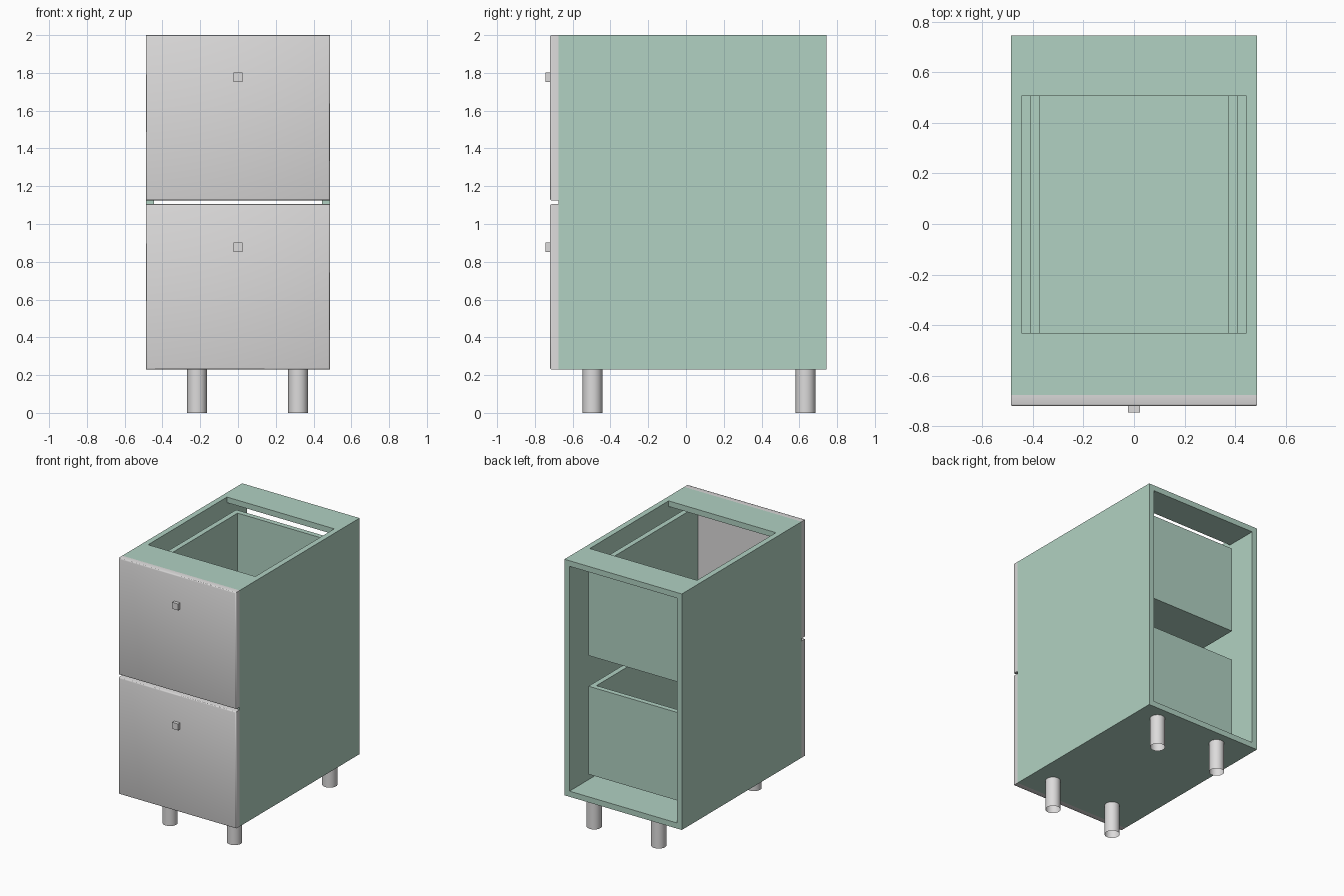
import bpy
import bmesh
from math import radians

if "Cube" in bpy.data.objects:
    bpy.data.objects.remove(bpy.data.objects["Cube"], do_unlink=True)


def make_material(name, colour):
    mat = bpy.data.materials.new(name)
    mat.use_nodes = True
    mat.diffuse_color = colour
    mat.node_tree.nodes["Principled BSDF"].inputs["Base Color"].default_value = colour
    return mat


green = make_material("pale green board", (0.44, 0.64, 0.54, 1))
grey = make_material("light grey finish", (0.72, 0.71, 0.71, 1))


def box(name, xs, ys, zs, mat):
    """Box between the given limits on each axis."""
    bpy.ops.mesh.primitive_cube_add(size=1)
    obj = bpy.context.object
    obj.name = name
    for v in obj.data.vertices:
        for axis, (low, high) in enumerate((xs, ys, zs)):
            v.co[axis] = low if v.co[axis] < 0 else high
    obj.data.materials.append(mat)
    return obj


def drawer_front(name, zs):
    """Panel with a softened front rim and smooth shading."""
    obj = box(name, (-HALF, HALF), (FACE, FRONT), zs, grey)
    bm = bmesh.new()
    bm.from_mesh(obj.data)
    rim = [e for e in bm.edges if all(v.co.y < FACE + 0.001 for v in e.verts)]
    bmesh.ops.bevel(bm, geom=rim, offset=0.008, segments=2, affect='EDGES', profile=0.5)
    bm.to_mesh(obj.data)
    bm.free()
    bpy.ops.object.shade_smooth_by_angle(angle=radians(60))


HALF = 0.487      # half width of the cabinet
BOARD = 0.042     # board thickness
INNER = HALF - BOARD
FACE, FRONT, BACK = -0.72, -0.675, 0.745
BASE, TOP = 0.23, 2.0

# Carcass
for side, s in (("right", -1), ("left", 1)):
    box(side + "_side_panel", sorted((s * INNER, s * HALF)), (FRONT, BACK), (BASE, TOP), green)
box("bottom_panel", (-INNER, INNER), (FRONT, BACK), (BASE, BASE + BOARD), green)
box("front_top_rail", (-INNER, INNER), (FRONT, -0.43), (TOP - BOARD, TOP), green)
box("back_top_rail", (-INNER, INNER), (0.505, BACK), (TOP - BOARD, TOP), green)

# Drawers: open box, front panel and square knob
DRAWER, WALL, REAR = 0.412, 0.039, 0.567
for level, low, high, z0, z1, knob in (
        ("lower", BASE, 1.105, 0.34, 1.0, 0.877),
        ("upper", 1.125, TOP, 1.23, 1.89, 1.777)):
    drawer_front(level + "_drawer_front", (low, high))
    box(level + "_knob", (-0.024, 0.024), (-0.745, FACE), (knob - 0.024, knob + 0.024), grey)
    inside = DRAWER - WALL
    for side, s in (("right", -1), ("left", 1)):
        box(f"{level}_drawer_{side}_side", sorted((s * inside, s * DRAWER)),
            (FRONT, REAR), (z0, z1), green)
    box(level + "_drawer_back", (-inside, inside), (REAR - WALL, REAR), (z0, z1), green)
    box(level + "_drawer_floor", (-inside, inside), (FRONT, REAR - WALL), (z0, z0 + WALL), green)

# Tubular legs, open at the ends
for end, y in (("front", -0.495), ("back", 0.633)):
    for side, x in (("right", -0.217), ("left", 0.318)):
        bpy.ops.mesh.primitive_cylinder_add(vertices=32, radius=0.052, depth=BASE,
                                            end_fill_type='NOTHING',
                                            location=(x, y, BASE / 2))
        leg = bpy.context.object
        leg.name = f"{end}_{side}_leg"
        leg.data.materials.append(grey)
        bpy.ops.object.shade_smooth_by_angle(angle=radians(40))
